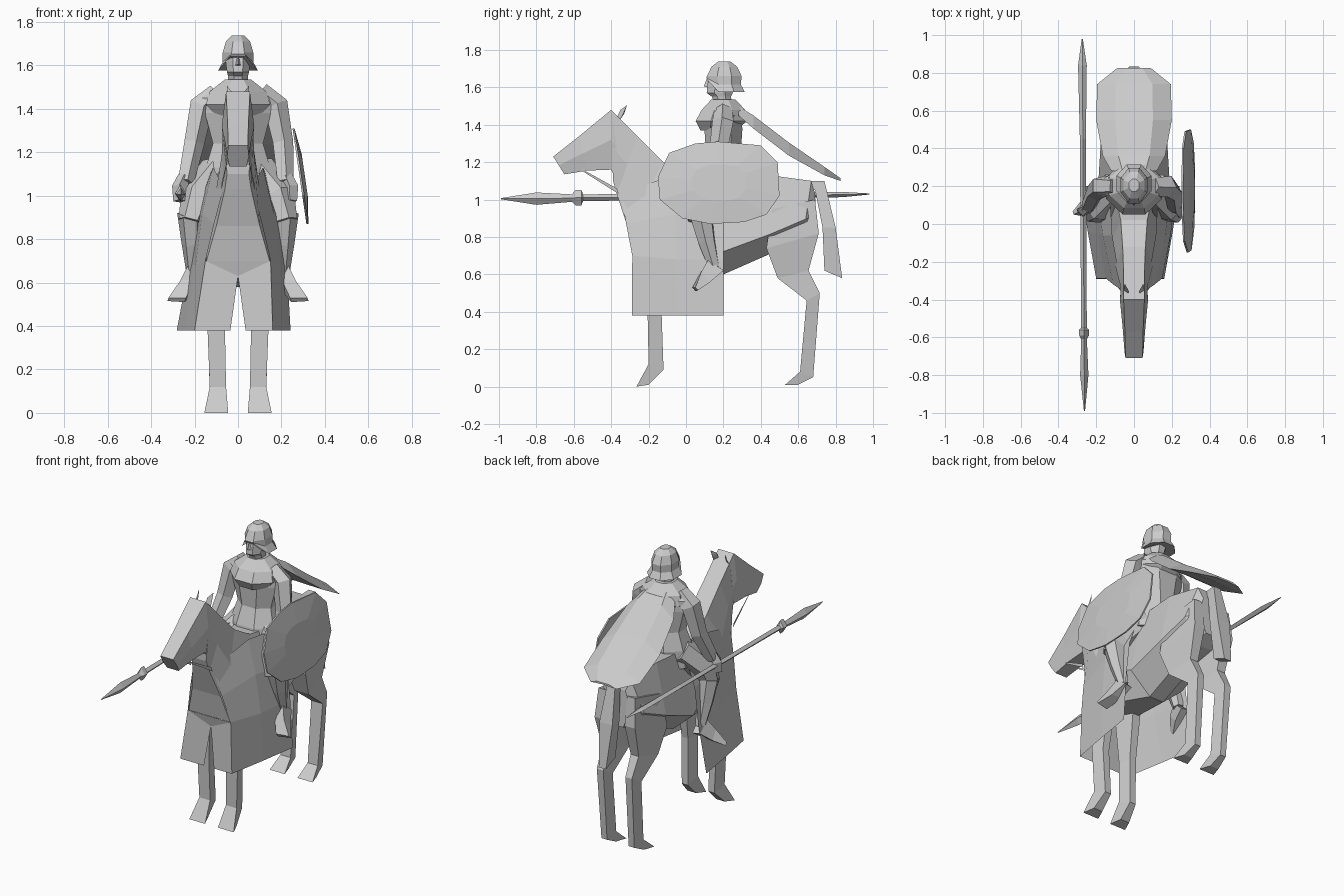
import bpy, bmesh, math
from mathutils import Vector

grey = bpy.data.materials.new("stone_grey")
grey.diffuse_color = (0.6, 0.6, 0.6, 1)


def make(name, verts, faces, closed=True):
    me = bpy.data.meshes.new(name)
    bm = bmesh.new()
    vs = [bm.verts.new(v) for v in verts]
    for f in faces:
        bm.faces.new([vs[i] for i in f])
    if closed:
        bmesh.ops.recalc_face_normals(bm, faces=bm.faces[:])
    bm.to_mesh(me)
    bm.free()
    me.materials.append(grey)
    ob = bpy.data.objects.new(name, me)
    bpy.context.collection.objects.link(ob)
    return ob


def loft(name, rings):
    """Skin a list of equal-length rings and cap both ends."""
    n = len(rings[0])
    verts = [v for r in rings for v in r]
    faces = [(k * n + i, k * n + (i + 1) % n, (k + 1) * n + (i + 1) % n, (k + 1) * n + i)
             for k in range(len(rings) - 1) for i in range(n)]
    faces += [tuple(range(n)), tuple(range(len(verts) - n, len(verts)))]
    return make(name, verts, faces)


def spine(name, secs):
    """Six-sided rings from (top y, z, bottom y, z, half widths top / middle / bottom, middle height)."""
    rings = []
    for ty, tz, by, bz, wt, wm, wb, t in secs:
        my, mz = ty + (by - ty) * t, tz + (bz - tz) * t
        rings.append([(-wt, ty, tz), (wt, ty, tz), (wm, my, mz),
                      (wb, by, bz), (-wb, by, bz), (-wm, my, mz)])
    return loft(name, rings)


def stack(name, secs, n=8):
    """Horizontal elliptic rings from (z, centre y, half x, half y)."""
    ang = [2 * math.pi * (i + .5) / n for i in range(n)]
    return loft(name, [[(hx * math.cos(a), cy + hy * math.sin(a), z) for a in ang]
                       for z, cy, hx, hy in secs])


def leg(name, side, secs):
    """Four-sided limb, narrower behind, from (front y, z, back y, z, inner x, outer x)."""
    rings = []
    for fy, fz, by, bz, xi, xo in secs:
        d = (xo - xi) * .22
        rings.append([(side * xi, fy, fz), (side * xo, fy, fz),
                      (side * (xo - d), by, bz), (side * (xi + d), by, bz)])
    return loft(name, rings)


def tube(name, pts, n=6):
    """Limb through (x, y, z, radius) points, rings perpendicular to its run."""
    rings = []
    for k, p in enumerate(pts):
        a, b = Vector(pts[max(k - 1, 0)][:3]), Vector(pts[min(k + 1, len(pts) - 1)][:3])
        d = (b - a).normalized()
        u = d.cross(Vector((.1, 1, .05))).normalized()
        w = d.cross(u)
        rings.append([Vector(p[:3]) + p[3] * (u * math.cos(t) + w * math.sin(t))
                      for t in (2 * math.pi * i / n for i in range(n))])
    return loft(name, rings)


# Horse: head, then neck and barrel in one skin
spine("horse_head", [(-.71, 1.23, -.65, 1.135, .045, .05, .04, .5),
                     (-.57, 1.34, -.53, 1.155, .048, .06, .045, .5),
                     (-.40, 1.48, -.40, 1.16, .055, .075, .05, .5),
                     (-.36, 1.44, -.37, 1.10, .055, .07, .05, .5)])
spine("horse_body", [(-.40, 1.48, -.39, 1.10, .055, .07, .05, .5),
                     (-.26, 1.34, -.37, 1.03, .055, .075, .06, .5),
                     (-.12, 1.20, -.315, .86, .06, .10, .10, .5),
                     (.02, 1.12, -.285, .70, .07, .14, .145, .5),
                     (.20, 1.11, .20, .60, .11, .19, .05, .76),
                     (.45, 1.13, .45, .71, .11, .175, .05, .75),
                     (.67, 1.10, .62, .76, .085, .155, .06, .6),
                     (.69, 1.03, .70, .80, .06, .10, .05, .5)])

# Tail
loft("tail", [[(-w, y0, z0), (w, y0, z0), (w, y1, z1), (-w, y1, z1)]
              for y0, z0, y1, z1, w in [(.66, 1.10, .66, 1.06, .02), (.74, 1.10, .69, 1.05, .025),
                                        (.80, .85, .73, .85, .045), (.835, .58, .74, .62, .025)]])

for s, side in ((-1, "left"), (1, "right")):
    # Horse legs and hooves
    leg(f"horse_front_leg_{side}", s, [(-.22, .70, -.08, .70, .04, .14), (-.205, .38, -.13, .38, .06, .14),
                                       (-.20, .12, -.12, .09, .055, .13), (-.265, .0, -.20, .01, .045, .155)])
    leg(f"horse_hind_leg_{side}", s, [(.46, .95, .69, 1.0, .05, .15), (.43, .74, .71, .82, .04, .17),
                                      (.49, .58, .655, .62, .05, .15), (.645, .46, .715, .50, .06, .14),
                                      (.61, .08, .68, .05, .06, .13), (.53, .01, .60, .01, .045, .15)])
    # Ears and reins
    make(f"ear_{side}", [(s * .03, -.37, 1.44), (s * .055, -.35, 1.43), (s * .045, -.33, 1.46), (s * .05, -.315, 1.505),
                         (s * .03, -.35, 1.48)], [(0, 1, 2), (0, 2, 4), (1, 3, 2), (2, 3, 4), (0, 4, 3, 1)])
    make(f"rein_{side}", [(s * .05, -.56, 1.165), (s * .05, -.55, 1.15), (s * .075, -.36, 1.03), (s * .075, -.37, 1.06)],
         [(0, 1, 2, 3)], False)

    # Cloth covering the horse: side sheet in three columns, plus split front
    cols = [[(.065, -.35, 1.04), (.11, -.32, .87), (.15, -.287, .70), (.18, -.29, .38)],
            [(.115, -.06, 1.13), (.165, -.06, .92), (.195, -.05, .68), (.225, -.04, .38)],
            [(.13, .20, 1.10), (.20, .20, .90), (.225, .20, .68), (.262, .20, .38)]]
    v = [(s * x - (.02 if z < .5 else 0), y, z) for c in cols for x, y, z in c]
    v += [(0, -.27, .63), (s * .035, -.29, .38), (0, -.287, .70)]
    f = [(c * 4 + 1 + r, c * 4 + 5 + r, c * 4 + 4 + r, c * 4 + r) for c in (0, 1) for r in range(3)]
    f += [(13, 3, 2, 12), (12, 2, 14)]
    make(f"horse_cloth_{side}", v, [q if s > 0 else q[::-1] for q in f], False)

    # Rider legs and feet
    tube(f"rider_thigh_{side}", [(s * .09, .20, 1.11, .09), (s * .185, .09, .99, .085), (s * .215, .06, .88, .06)])
    tube(f"rider_shin_{side}", [(s * .215, .08, .92, .065), (s * .21, .11, .78, .05), (s * .205, .15, .64, .032)])
    loft(f"rider_foot_{side}", [[(s * x, y, z) for x, y, z in r] for r in (
        [(.18, .14, .67), (.23, .12, .68), (.235, .20, .62), (.185, .20, .61)],
        [(.20, .08, .615), (.265, .08, .61), (.275, .13, .56), (.20, .13, .565)],
        [(.24, .035, .53), (.32, .05, .53), (.325, .065, .515), (.245, .05, .51)])])

    # Rider arms and hands
    o = -.008 if s < 0 else -.018
    tube(f"sleeve_{side}", [(s * .10, .20, 1.475, .05), (s * .172, .20, 1.415, .06),
                            (s * .205, .17, 1.24, .05), (s * .235 + o, .09, 1.06, .04)], 5)
    tube(f"hand_{side}", [(s * .24 + o, .09, 1.09, .028), (s * .26 + o, .075, 1.04, .036),
                          (s * .26 + o, .06, .975, .03)], 4)

# Rider torso, tunic and collar
stack("torso", [(1.02, .18, .17, .13), (1.13, .19, .16, .13), (1.24, .20, .125, .10),
                (1.38, .20, .165, .11), (1.45, .20, .18, .10), (1.52, .20, .08, .07)])
stack("collar", [(1.37, .17, .11, .10), (1.42, .19, .16, .15), (1.48, .20, .14, .125),
                 (1.535, .20, .065, .07)], 8)

# Rider head with nose, and open-faced helmet
stack("head", [(1.50, .20, .045, .05), (1.55, .19, .05, .055), (1.57, .18, .055, .075),
               (1.62, .19, .062, .08), (1.67, .20, .06, .08)])
make("nose", [(-.012, .115, 1.60), (.012, .115, 1.60), (0, .095, 1.605), (0, .115, 1.655)],
     [(0, 1, 2), (0, 2, 3), (1, 3, 2), (0, 3, 1)])
helmet = stack("helmet", [(1.575, .215, .10, .108), (1.615, .21, .076, .09), (1.66, .205, .076, .10),
                          (1.71, .205, .06, .075), (1.738, .205, .03, .035)])
for vert in helmet.data.vertices:
    if vert.co.z < 1.64 and vert.co.y < .15 and abs(vert.co.x) < .06:
        vert.co = (vert.co.x, .115 if vert.co.z < 1.6 else .108, 1.64 if vert.co.z < 1.6 else 1.652)

# Cape streaming back from the shoulders
rows = [(.28, 1.50, 1.45, .12), (.36, 1.45, 1.38, .165), (.55, 1.305, 1.235, .20),
        (.74, 1.175, 1.13, .195), (.825, 1.115, 1.10, .09)]
loft("cape", [[(-w, y, zb), (-w * .5, y, zt), (w * .5, y, zt), (w, y, zb), (0, y, zb + .005)]
              for y, zt, zb, w in rows])

# Shield: tilted shallow plate
outline = [(-.15, 1.12), (-.09, 1.25), (.05, 1.30), (.17, 1.31), (.40, 1.29), (.49, 1.20),
           (.50, 1.02), (.43, .92), (.31, .88), (.13, .87), (-.02, .90), (-.14, 1.0)]


def plate(scale, out):
    """Scaled outline; the plane leans outward toward the bottom."""
    pts = [(.175 + (y - .175) * scale, 1.09 + (z - 1.09) * scale) for y, z in outline]
    return [(.256 + (1.31 - z) * .145 + out, y, z) for y, z in pts]


loft("shield", [plate(.6, .008), plate(1, -.005), plate(1, .004), plate(.45, .02)])

# Lance: flat blade, collar block, shaft and tapered butt
lance = [(-.99, 1.005, .003, .003), (-.80, 1.005, .022, .033), (-.61, 1.008, .015, .02),
         (-.59, 1.01, .026, .042), (-.56, 1.01, .026, .042), (-.55, 1.01, .015, .018),
         (.45, 1.02, .016, .015), (.84, 1.027, .023, .014), (.98, 1.03, .003, .003)]
loft("lance", [[(-.268 - y * .006 + a * rx, y, z + b * rz) for a, b in ((1, 0), (0, 1), (-1, 0), (0, -1))]
               for y, z, rx, rz in lance])
